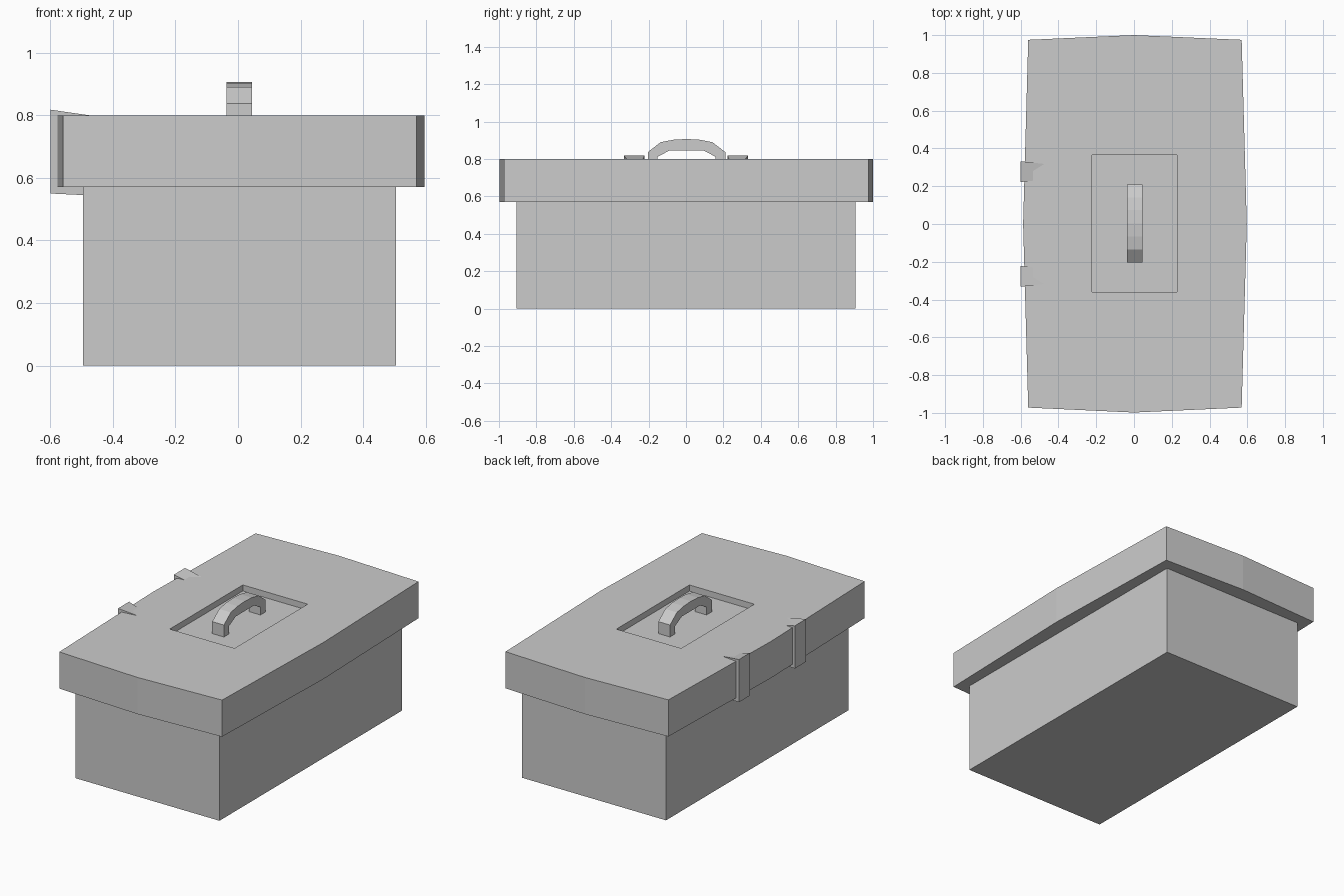
import bpy, bmesh
from mathutils import Vector

if "Cube" in bpy.data.objects:
    bpy.data.objects.remove(bpy.data.objects["Cube"])


def make_object(name, bm):
    bmesh.ops.recalc_face_normals(bm, faces=bm.faces)
    mesh = bpy.data.meshes.new(name)
    bm.to_mesh(mesh)
    bm.free()
    obj = bpy.data.objects.new(name, mesh)
    bpy.context.collection.objects.link(obj)
    return obj


def prism(name, points, direction):
    """Extrude a closed outline along a direction."""
    bm = bmesh.new()
    face = bm.faces.new([bm.verts.new(p) for p in points])
    new = bmesh.ops.extrude_face_region(bm, geom=[face])["geom"]
    verts = [v for v in new if isinstance(v, bmesh.types.BMVert)]
    bmesh.ops.translate(bm, verts=verts, vec=Vector(direction))
    return make_object(name, bm)


def box(name, x0, x1, y0, y1, z0, z1):
    return prism(name, [(x0, y0, z0), (x1, y0, z0), (x1, y1, z0), (x0, y1, z0)],
                 (0, 0, z1 - z0))


# Container body
box("box_body", -0.495, 0.505, -0.905, 0.905, 0, 0.575)

# Lid with slightly bowed sides
outline = [(-0.56, -0.972), (0, -0.998), (0.57, -0.972), (0.597, 0),
           (0.57, 0.975), (0, 1.0), (-0.56, 0.975), (-0.587, 0)]
lid = prism("lid", [(x, y, 0.57) for x, y in outline], (0, 0, 0.23))

# Recess cut into the lid top
FLOOR = 0.762
cutter = box("recess_cutter", -0.222, 0.228, -0.36, 0.365, FLOOR, 0.9)
mod = lid.modifiers.new("recess", "BOOLEAN")
mod.operation = "DIFFERENCE"
mod.solver = "EXACT"
mod.object = cutter
bpy.context.view_layer.objects.active = lid
bpy.ops.object.modifier_apply(modifier=mod.name)
bpy.data.objects.remove(cutter, do_unlink=True)

# Arched handle standing in the recess
outer = [(0.207, FLOOR), (0.207, 0.837), (0.138, 0.89), (0.07, 0.903)]
inner = [(0.09, 0.846), (0.155, 0.812), (0.155, FLOOR)]
half = outer + [(0, 0.907)]
arch = (half + [(-y, z) for y, z in reversed(outer)]
        + [(-y, z) for y, z in reversed(inner)] + inner)
prism("handle", [(-0.036, y + 0.003, z) for y, z in arch], (0.081, 0, 0))


# Hinge clips: wedges tapering into the lid, mirrored across y
def clip(name, side):
    bm = bmesh.new()
    far = [(-0.6, 0.332, 0.818), (-0.475, 0.318, 0.8),
           (-0.475, 0.318, 0.544), (-0.6, 0.332, 0.55)]
    near = [(-0.6, 0.222, 0.818), (-0.475, 0.236, 0.784),
            (-0.475, 0.236, 0.544), (-0.6, 0.222, 0.55)]
    a, b = ([bm.verts.new((x, side * y, z)) for x, y, z in ring] for ring in (far, near))
    bm.faces.new(a)
    bm.faces.new(b)
    for i in range(4):
        j = (i + 1) % 4
        bm.faces.new((a[i], a[j], b[j], b[i]))
    make_object(name, bm)


clip("hinge_clip_back", 1)
clip("hinge_clip_front", -1)
